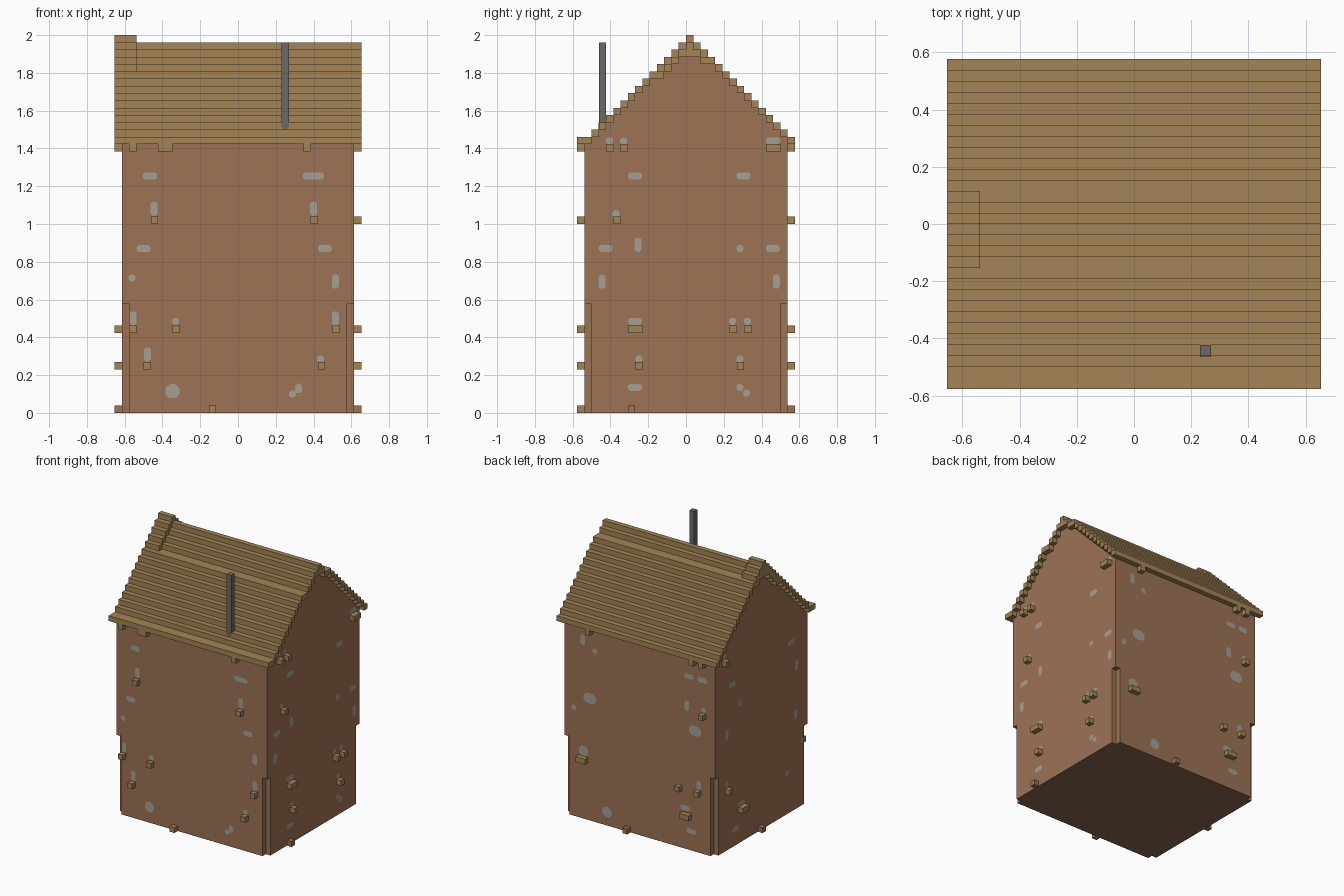
import bpy, bmesh
from mathutils import Vector

if "Cube" in bpy.data.objects:
    bpy.data.objects.remove(bpy.data.objects["Cube"], do_unlink=True)

U = 2 / 52  # size of one block


def material(name, rgb):
    lin = [((c / 255 + 0.055) / 1.055) ** 2.4 for c in rgb] + [1]
    m = bpy.data.materials.new(name)
    m.diffuse_color = lin
    m.use_nodes = True
    m.node_tree.nodes["Principled BSDF"].inputs["Base Color"].default_value = lin
    return m


CLAY = material("clay_brown", (158, 114, 85))
TIMBER = material("timber_tan", (163, 132, 86))
STONE = material("stone_grey", (165, 160, 150))
IRON = material("iron_grey", (109, 105, 101))
FLOOR = material("floor_brown", (134, 102, 80))


def finish(name, bm, *mats):
    bmesh.ops.recalc_face_normals(bm, faces=bm.faces[:])
    mesh = bpy.data.meshes.new(name)
    bm.to_mesh(mesh)
    bm.free()
    for mat in mats:
        mesh.materials.append(mat)
    ob = bpy.data.objects.new(name, mesh)
    bpy.context.collection.objects.link(ob)


def add_prism(bm, points, direction):
    """Extrude a closed outline, both given in blocks."""
    face = bm.faces.new([bm.verts.new(Vector(p) * U) for p in points])
    ext = bmesh.ops.extrude_face_region(bm, geom=[face])
    moved = [v for v in ext["geom"] if isinstance(v, bmesh.types.BMVert)]
    bmesh.ops.translate(bm, verts=moved, vec=Vector(direction) * U)


def add_box(bm, x, y, z, size):
    sx, sy, sz = size
    add_prism(bm, [(x, y, z), (x + sx, y, z), (x + sx, y + sy, z), (x, y + sy, z)],
              (0, 0, sz))


def block(name, x, y, z, size, mat):
    bm = bmesh.new()
    add_box(bm, x, y, z, size)
    finish(name, bm, mat)


# Slope height of each column: one block per step, with a double tread on each side
def slope(col):
    if col >= 0:
        return min(50, 51 - col + (col > 2))
    return max(38, 51 + col + (col < -4))


def treads(cols):
    """Group neighbouring columns of equal height: (first column, width, height)."""
    runs = []
    for c in cols:
        if runs and runs[-1][2] == slope(c):
            runs[-1][1] += 1
        else:
            runs.append([c, 1, slope(c)])
    return runs


# Exposed stones: (position along wall, height, width, height of stone)
S, L = 0.037, 0.074
stones = {
    "front": [(-.465, 1.255, L, S), (.4, 1.255, .11, S), (-.445, 1.08, S, L), (.4, 1.08, S, L),
              (-.5, .87, L, S), (.46, .87, L, S), (-.56, .715, S, S), (.515, .695, S, L),
              (-.556, .5, S, L), (-.33, .485, S, S), (.515, .5, S, L), (-.48, .31, S, L),
              (.437, .285, S, S), (-.347, .115, L, L), (.32, .13, S, .05), (.288, .1, S, S)],
    "left": [(-.27, 1.255, L, S), (.305, 1.255, L, S), (-.405, 1.44, S, S), (-.33, 1.44, S, S),
             (.46, 1.44, L, S), (-.37, 1.055, S, S), (-.425, .87, L, S), (-.255, .89, S, L),
             (.285, .87, S, S), (.46, .87, L, S), (-.445, .695, S, L), (.478, .695, S, L),
             (-.27, .485, L, S), (.247, .485, S, S), (.325, .485, S, S), (-.25, .285, S, S),
             (.285, .285, S, S), (-.27, .135, L, S), (.285, .135, S, S), (.32, .105, S, S)],
    "back": [(.466, 1.32, S, L), (.367, 1.26, S, S), (-.4, 1.28, L, S), (-.51, 1.28, L, S),
             (.41, .9, .1, L), (-.45, .89, .1, L), (-.385, 1.06, S, L), (-.52, 1.06, S, S),
             (.54, .8, S, S), (.46, .5, L, L), (-.48, .49, S, L), (-.37, .3, L, S),
             (.27, .1, L, L), (-.42, .14, L, S)],
    "right": [(.4, .85, S, L), (.34, 1.2, L, S), (.25, 1.03, S, S), (-.41, 1.06, S, L),
              (-.35, 1.25, L, S), (.4, .485, S, S), (.23, .285, L, S), (-.4, .7, S, L),
              (-.3, .3, S, S), (.3, .12, L, S), (-.48, .48, S, S), (.43, 1.44, S, S)],
}
# Plane of each wall: axis it faces along and its position in blocks
planes = {"front": (1, -14), "back": (1, 14), "left": (0, 16), "right": (0, -16)}


def stone_outline(w, h):
    c = min(w, h) * 0.28  # clipped corners
    points = []
    for sx, sz in ((1, 1), (-1, 1), (-1, -1), (1, -1)):
        pair = [(sx * w / 2, sz * (h / 2 - c)), (sx * (w / 2 - c), sz * h / 2)]
        points += pair if sx == sz else pair[::-1]
    return points


def cut_stones(bm, z_low, z_high):
    """Cut the stones flush into the four outer faces of a wall section."""
    for side, (axis, pos) in planes.items():
        plane = pos * U
        wall = next(f for f in bm.faces
                    if all(abs(v.co[axis] - plane) < 1e-4 for v in f.verts))
        edges, patches = list(wall.edges), []
        for a, z, w, h in stones[side]:
            if z_low < z / U < z_high:
                ring = [bm.verts.new((plane, a + p, z + q) if axis == 0
                                     else (a + p, plane, z + q))
                        for p, q in stone_outline(w, h)]
                patches.append(ring)
                edges += [bm.edges.new((ring[i - 1], ring[i])) for i in range(len(ring))]
        bmesh.ops.delete(bm, geom=[wall], context="FACES_ONLY")
        normal = Vector((0, 0, 0))
        normal[axis] = 1 if pos > 0 else -1
        bmesh.ops.triangle_fill(bm, edges=edges, use_beauty=True, normal=normal)
        for ring in patches:
            # Reuse the filled faces if the stone was closed over, else add one
            inside = [f for f in bm.faces if all(v in ring for v in f.verts)]
            for face in inside or [bm.faces.new(ring)]:
                face.material_index = 1


# Lower walls: notched corners, floor underneath
notched = [(-15, -14), (15, -14), (15, -13), (16, -13), (16, 13), (15, 13),
           (15, 14), (-15, 14), (-15, 13), (-16, 13), (-16, -13), (-15, -13)]
bm = bmesh.new()
add_prism(bm, [(x, y, 0) for x, y in notched], (0, 0, 15))
cut_stones(bm, 0, 15)
for face in bm.faces:
    if all(v.co.z < 1e-4 for v in face.verts):
        face.material_index = 2
finish("lower_walls", bm, CLAY, STONE, FLOOR)

# Upper walls: full corners and stepped gables
bm = bmesh.new()
gable = [(-16, -14, 15)]
for c, width, top in treads(range(-14, 14)):
    gable += [(-16, c, top - 1), (-16, c + width, top - 1)]
add_prism(bm, gable + [(-16, 14, 15)], (32, 0, 0))
cut_stones(bm, 15, 52)
finish("upper_walls", bm, CLAY, STONE)

# Roof: one plank per tread, a ridge beam, and a raised cap at one end
bm = bmesh.new()
for c, width, top in treads(range(-15, 15)):
    add_box(bm, -17, c, top - 1, (34, width, 1))
finish("roof_planks", bm, TIMBER)
block("ridge_beam", -17, 0, 50, (34, 1, 1), TIMBER)
bm = bmesh.new()
for c in range(-4, 3):
    add_box(bm, -17, c, 51 - abs(c), (3, 1, 1))
finish("ridge_cap", bm, TIMBER)

# Chimney pipe with a tapered foot against the roof step
block("chimney_pipe", 6, -12, 40, (1, 1, 11), IRON)
bm = bmesh.new()
add_prism(bm, [(6, -12, 40), (6, -12, 39.4), (6.3, -12, 39), (6.7, -12, 39),
               (7, -12, 39.4), (7, -12, 40)], (0, -0.03, 0))
finish("chimney_foot", bm, IRON)

# Beam ends poking out of each wall: (position along wall, row, width)
beams = {
    "front": [(-4, 0, 1), (-13, 6, 1), (11, 6, 1), (-15, 11, 1), (-9, 11, 1), (13, 11, 1),
              (-12, 26, 1), (10, 26, 1), (-15, 36, 1), (-11, 36, 2), (9, 36, 1)],
    "left": [(-8, 0, 1), (-7, 6, 1), (7, 6, 1), (-8, 11, 2), (6, 11, 1), (8, 11, 1),
             (-10, 26, 1), (-11, 36, 1), (-9, 36, 1), (11, 36, 2)],
    "back": [(2, 0, 1), (-11, 6, 2), (11, 11, 2), (-9, 11, 1), (-13, 11, 1),
             (-14, 26, 1), (10, 36, 1), (-12, 36, 1), (-14, 36, 1)],
    "right": [(0, 0, 1), (5, 6, 2), (10, 11, 1), (11, 36, 1)],
}
for side, items in beams.items():
    axis, pos = planes[side]
    start = pos if pos > 0 else pos - 1
    for a, row, w in items:
        # The lowest peg is clay except on the front
        mat = CLAY if row == 0 and side != "front" else TIMBER
        if axis == 1:
            block(side + "_beam_end", a, start, row, (w, 1, 1), mat)
        else:
            block(side + "_beam_end", start, a, row, (1, w, 1), mat)
